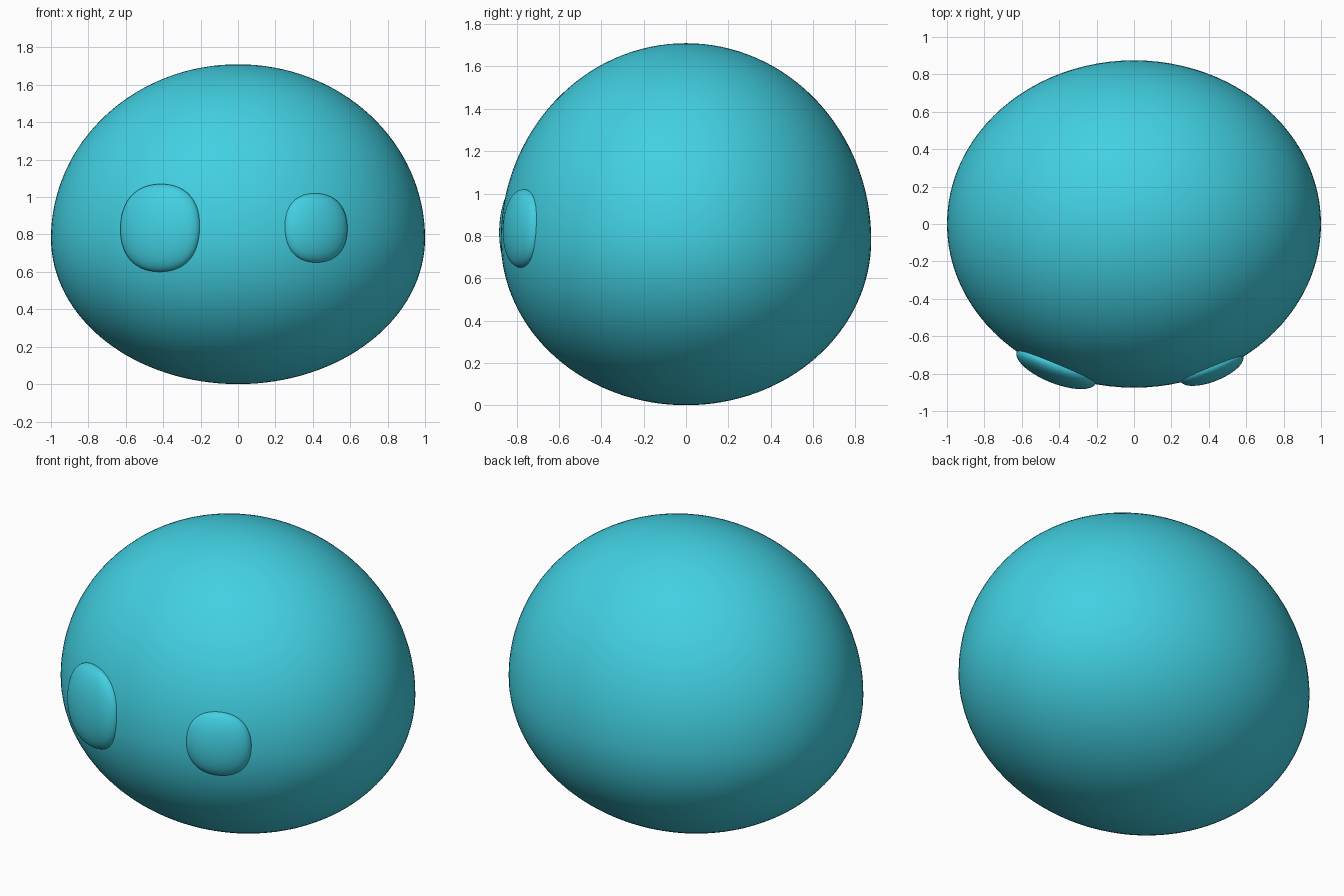
import bpy
import math
from mathutils import Matrix, Vector

if "Cube" in bpy.data.objects:
    bpy.data.objects.remove(bpy.data.objects["Cube"], do_unlink=True)

teal = bpy.data.materials.new("teal")
teal.use_nodes = True
TEAL = (0.054, 0.63, 0.76, 1)
teal.diffuse_color = TEAL
teal.node_tree.nodes["Principled BSDF"].inputs["Base Color"].default_value = TEAL


def smooth_ball(name, shape, segments, rings):
    """Unit sphere whose vertices are moved by shape, smooth shaded."""
    bpy.ops.mesh.primitive_uv_sphere_add(segments=segments, ring_count=rings, radius=1)
    ball = bpy.context.object
    ball.name = name
    for v in ball.data.vertices:
        v.co = shape(v.co)
    ball.data.materials.append(teal)
    bpy.ops.object.shade_smooth()
    return ball


# Egg-shaped body: taller above its widest level than below
WAIST, TOP = 0.78, 1.71


def egg(co):
    height = TOP - WAIST if co.z > 0 else WAIST
    return Vector((co.x, co.y * 0.875, WAIST + co.z * height))


smooth_ball("body", egg, 96, 64)


# Flattened, slightly squarish eyes lying on the body
def eye(name, centre, width, height, depth, turn):
    place = (Matrix.Translation(centre) @ Matrix.Rotation(math.radians(turn), 4, 'Z')
             @ Matrix.Rotation(math.radians(-2.5), 4, 'X'))

    def lens(co):
        square = 1 + 0.16 * (co.x * co.z) ** 2
        return place @ Vector((co.x * width * square, co.y * depth, co.z * height * square))

    smooth_ball(name, lens, 48, 32)


eye("right_eye", (-0.415, -0.767, 0.835), 0.228, 0.235, 0.085, -21.6)
eye("left_eye", (0.415, -0.772, 0.835), 0.181, 0.185, 0.07, 21.6)
